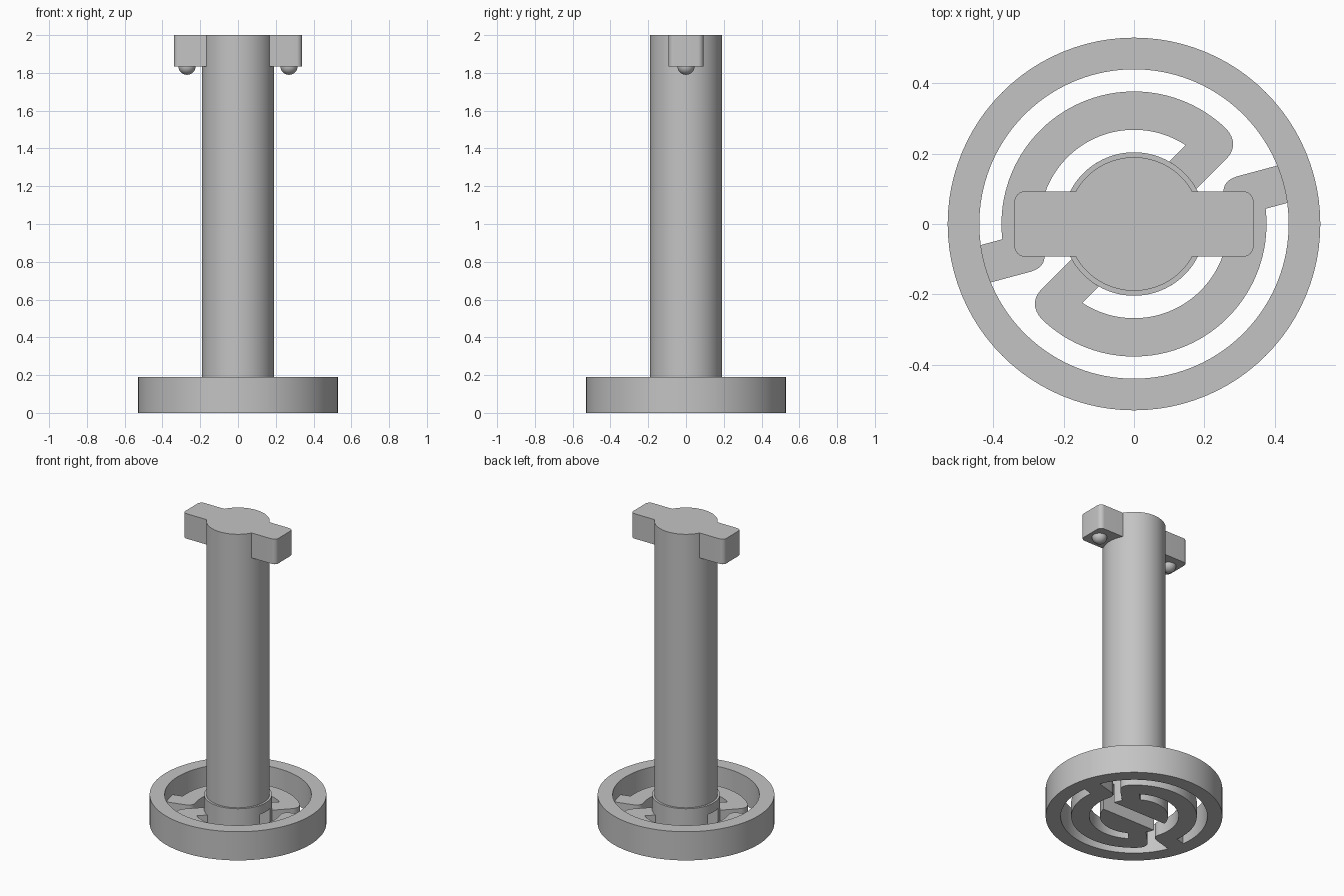
import bpy, bmesh
from math import sin, cos, pi, asin, radians
from mathutils import Vector, Matrix

old = bpy.data.objects.get("Cube")
if old:
    bpy.data.objects.remove(old, do_unlink=True)

grey = bpy.data.materials.new("plain_grey")
grey.use_nodes = True
COLOUR = (0.55, 0.55, 0.55, 1)
grey.diffuse_color = COLOUR
grey.node_tree.nodes["Principled BSDF"].inputs["Base Color"].default_value = COLOUR


def finish(bm, name):
    bmesh.ops.recalc_face_normals(bm, faces=bm.faces)
    me = bpy.data.meshes.new(name)
    bm.to_mesh(me)
    bm.free()
    me.materials.append(grey)
    me.shade_smooth()
    me.set_sharp_from_angle(angle=radians(30))
    ob = bpy.data.objects.new(name, me)
    bpy.context.collection.objects.link(ob)
    return ob


def polar(r, a):
    return Vector((r * cos(a), r * sin(a)))


def arc(r, a, b, n):
    return [polar(r, a + (b - a) * i / n) for i in range(n + 1)]


def prism(name, points, z0, z1, turn=0):
    """Extrude a flat outline from z0 to z1, turned about the centre."""
    bm = bmesh.new()
    face = bm.faces.new([bm.verts.new((p.x, p.y, z0)) for p in points])
    up = bmesh.ops.extrude_face_region(bm, geom=[face], use_keep_orig=True)
    verts = [v for v in up["geom"] if isinstance(v, bmesh.types.BMVert)]
    bmesh.ops.translate(bm, verts=verts, vec=(0, 0, z1 - z0))
    bmesh.ops.rotate(bm, verts=bm.verts, matrix=Matrix.Rotation(turn, 3, 'Z'))
    return finish(bm, name)


def corner(p, c, q, n=8):
    """Rounded corner from p to q around c."""
    return [p * (1 - t) ** 2 + c * 2 * t * (1 - t) + q * t * t
            for t in (i / n for i in range(n + 1))]


def disc(r, n=96):
    return arc(r, 0, 2 * pi, n)[:-1]


# Base ring
RING_H = 0.19
bm = bmesh.new()
section = [bm.verts.new((r, 0, z)) for r, z in
           ((0.44, 0), (0.53, 0), (0.53, RING_H), (0.44, RING_H))]
edges = [bm.edges.new((section[i], section[(i + 1) % 4])) for i in range(4)]
bmesh.ops.spin(bm, geom=section + edges, cent=(0, 0, 0), axis=(0, 0, 1),
               angle=2 * pi, steps=96, use_merge=True)
bmesh.ops.remove_doubles(bm, verts=bm.verts, dist=0.0001)
finish(bm, "base_ring")

# Curved spring arms joining the ring to the collar
HALF, OUT, INN, BEND = 0.055, 0.377, 0.268, 0.06
start, end = radians(15), radians(-135)


def off(r):
    return asin(HALF / r)


tip = polar(OUT, end - off(OUT))
tip_in = polar(0.195, end - off(0.195))
heel = polar(INN, start + off(INN))
heel_out = polar(0.45, start + off(0.45))
outline = [polar(0.45, start - off(0.45))]
outline += arc(OUT, start - off(OUT), end - off(OUT) + BEND / OUT, 48)
outline += corner(outline[-1], tip, tip + (tip_in - tip).normalized() * BEND)[1:]
outline += [tip_in, polar(0.195, end + off(0.195))]
outline += arc(INN, end + off(INN), start + off(INN) - BEND / INN, 48)
outline += corner(outline[-1], heel, heel + (heel_out - heel).normalized() * BEND)[1:]
outline.append(heel_out)
prism("left_spring_arm", outline, 0, 0.095)
prism("right_spring_arm", outline, 0, 0.095, pi)

# Collar with a slot across its underside
COLLAR, SLOT_TOP = 0.204, 0.13
cut = asin(0.05 / COLLAR)
for side, turn in (("back", 0), ("front", pi)):
    prism(side + "_collar_half", arc(COLLAR, cut, pi - cut, 40), 0, SLOT_TOP, turn)
prism("collar_cap", disc(COLLAR), SLOT_TOP, RING_H)

# Shaft
prism("shaft", disc(0.19), 0.16, 2)

# Crossbar with rounded upright corners
bm = bmesh.new()
bmesh.ops.create_cube(bm, size=1)
bmesh.ops.scale(bm, verts=bm.verts, vec=(0.68, 0.186, 0.165))
bmesh.ops.translate(bm, verts=bm.verts, vec=(0, 0, 2 - 0.0825))
upright = [e for e in bm.edges
           if abs(e.verts[0].co.z - e.verts[1].co.z) > 0.1]
bmesh.ops.bevel(bm, geom=upright, offset=0.03, segments=6, profile=0.5,
                affect='EDGES')
finish(bm, "crossbar")

# Round detents under the crossbar
for side, x in (("left", 0.27), ("right", -0.27)):
    bm = bmesh.new()
    bmesh.ops.create_uvsphere(bm, u_segments=32, v_segments=16, radius=0.046)
    bmesh.ops.translate(bm, verts=bm.verts, vec=(x, 0, 1.836))
    finish(bm, side + "_detent")
